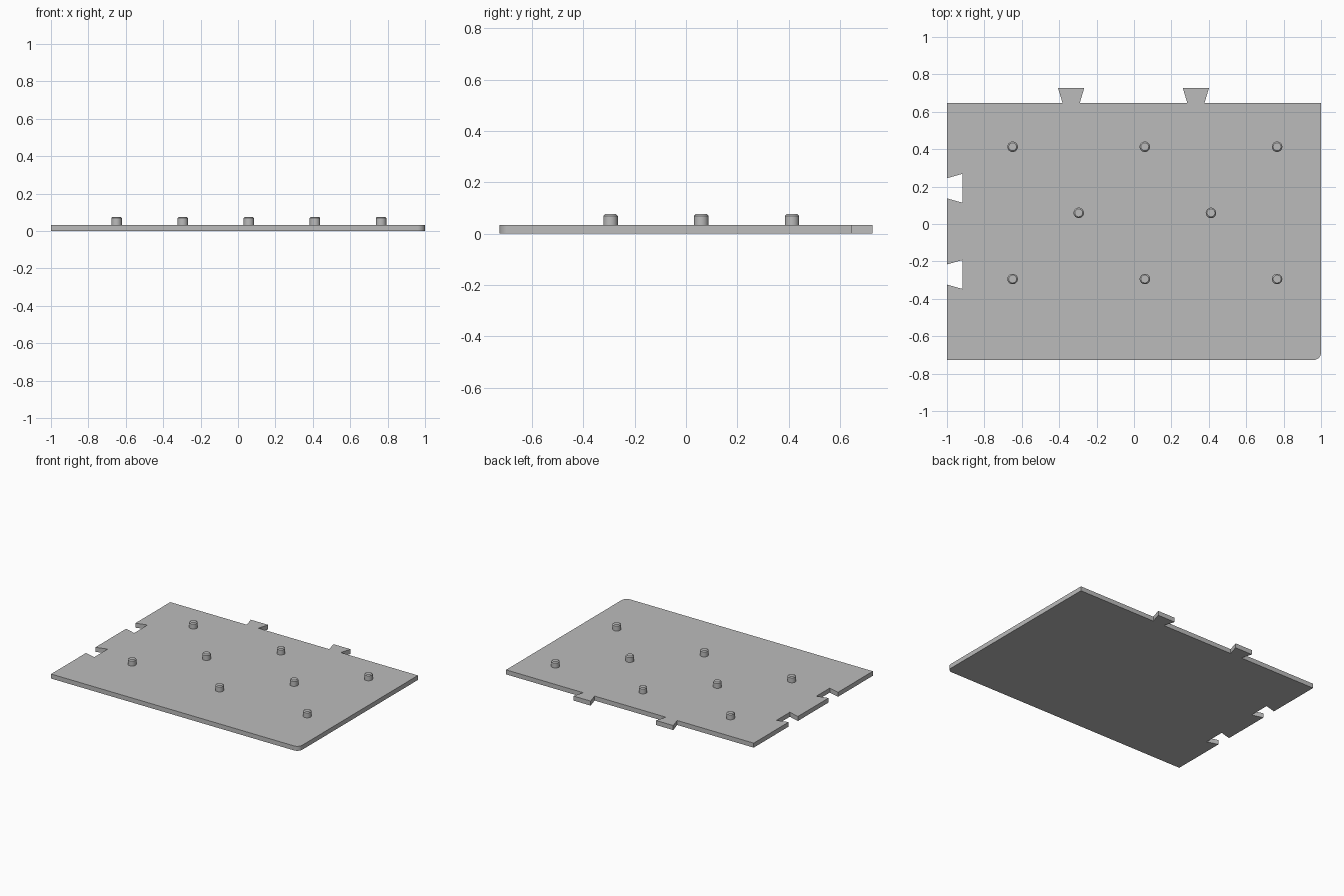
import bpy, bmesh, math

cube = bpy.data.objects.get("Cube")
if cube:
    bpy.data.objects.remove(cube, do_unlink=True)

BACK, FRONT, TAB_END = 0.647, -0.727, 0.727
THICK, PEG_TOP = 0.033, 0.076

grey = bpy.data.materials.new("plain grey")
grey.use_nodes = True
colour = (0.5, 0.5, 0.5, 1)
grey.diffuse_color = colour
grey.node_tree.nodes["Principled BSDF"].inputs["Base Color"].default_value = colour


def finish(bm, name):
    bmesh.ops.recalc_face_normals(bm, faces=bm.faces)
    mesh = bpy.data.meshes.new(name)
    bm.to_mesh(mesh)
    bm.free()
    mesh.materials.append(grey)
    obj = bpy.data.objects.new(name, mesh)
    bpy.context.collection.objects.link(obj)
    bpy.ops.object.select_all(action="DESELECT")
    obj.select_set(True)
    bpy.context.view_layer.objects.active = obj
    bpy.ops.object.shade_smooth_by_angle(angle=math.radians(30))
    return obj


# Outline, counterclockwise from the front right corner
outline = [(-1, FRONT)]

# Rounded front left corner
r = 0.04
for i in range(9):
    a = math.radians(-90 + 90 * i / 8)
    outline.append((1 - r + r * math.cos(a), FRONT + r + r * math.sin(a)))
outline.append((1, BACK))

# Dovetail tabs on the back edge
for cx in (0.331, -0.336):
    outline += [(cx + 0.046, BACK), (cx + 0.07, TAB_END),
                (cx - 0.07, TAB_END), (cx - 0.046, BACK)]
outline.append((-1, BACK))

# Dovetail sockets in the right edge
for cy in (0.191, -0.27):
    outline += [(-1, cy + 0.054), (-0.918, cy + 0.077),
                (-0.918, cy - 0.077), (-1, cy - 0.054)]

# Base plate
bm = bmesh.new()
face = bm.faces.new([bm.verts.new((x, y, 0)) for x, y in outline])
top = bmesh.ops.extrude_face_region(bm, geom=[face])["geom"]
bmesh.ops.translate(bm, vec=(0, 0, THICK),
                    verts=[v for v in top if isinstance(v, bmesh.types.BMVert)])
finish(bm, "base_plate")


# Chamfered round peg
def peg(name, x, y):
    bm = bmesh.new()
    rings = [(0.028, THICK - 0.005), (0.028, PEG_TOP - 0.007), (0.021, PEG_TOP)]
    loops = []
    for rad, z in rings:
        circle = bmesh.ops.create_circle(bm, segments=32, radius=rad)["verts"]
        bmesh.ops.translate(bm, vec=(x, y, z), verts=circle)
        loops.append(circle)
    for low, high in zip(loops, loops[1:]):
        for i in range(32):
            j = (i + 1) % 32
            bm.faces.new((low[i], low[j], high[j], high[i]))
    bm.faces.new(loops[-1])
    bm.faces.new(loops[0])
    finish(bm, name)


# Staggered rows of pegs
STEP = 0.3535
for row, cols in enumerate(((0, 2, 4), (1, 3), (0, 2, 4))):
    for col in cols:
        peg(f"peg_row{row + 1}_{col + 1}", -0.649 + col * STEP, -0.294 + row * STEP)
